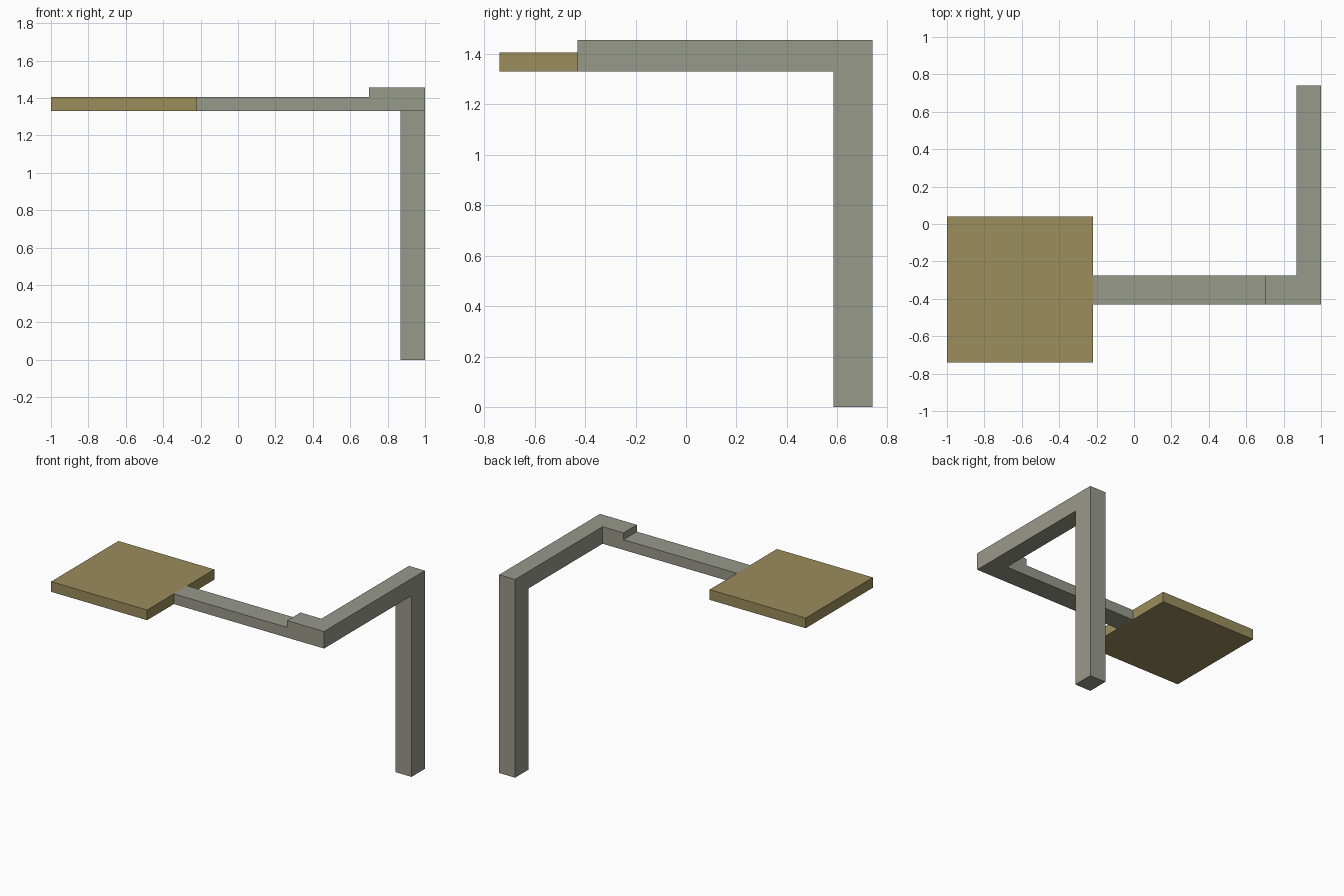
import bpy
import bmesh
from mathutils import Vector

cube = bpy.data.objects.get("Cube")
if cube:
    bpy.data.objects.remove(cube, do_unlink=True)


def make_material(name, rgb):
    mat = bpy.data.materials.new(name)
    mat.use_nodes = True
    mat.diffuse_color = (*rgb, 1)
    mat.node_tree.nodes["Principled BSDF"].inputs["Base Color"].default_value = (*rgb, 1)
    return mat


def box(name, low, high, mat):
    """Box spanning two opposite corners."""
    low, high = Vector(low), Vector(high)
    bm = bmesh.new()
    bmesh.ops.create_cube(bm, size=1)
    bmesh.ops.scale(bm, vec=high - low, verts=bm.verts)
    mesh = bpy.data.meshes.new(name)
    bm.to_mesh(mesh)
    bm.free()
    mesh.materials.append(mat)
    obj = bpy.data.objects.new(name, mesh)
    obj.location = (low + high) / 2
    bpy.context.collection.objects.link(obj)
    return obj


grey = make_material("warm grey metal", (0.314, 0.319, 0.258))
tan = make_material("tan board", (0.328, 0.266, 0.107))

# Shared levels and edges
under, thin_top, thick_top = 1.33, 1.405, 1.455
inner, outer = 0.87, 1.0
arm_front, arm_back = -0.43, -0.275
back = 0.74

# Upright post and the beam running forward from it
box("post", (inner, 0.585, 0), (outer, back, under), grey)
box("beam", (inner, arm_front, under), (outer, back, thick_top), grey)

# Thick corner stub, then the thinner arm reaching sideways
box("corner_stub", (0.7, arm_front, under), (inner, arm_back, thick_top), grey)
box("arm", (-0.22, arm_front, under), (0.7, arm_back, thin_top), grey)

# Square platform at the end of the arm
box("platform", (-1, -back, under), (-0.22, 0.04, thin_top), tan)
